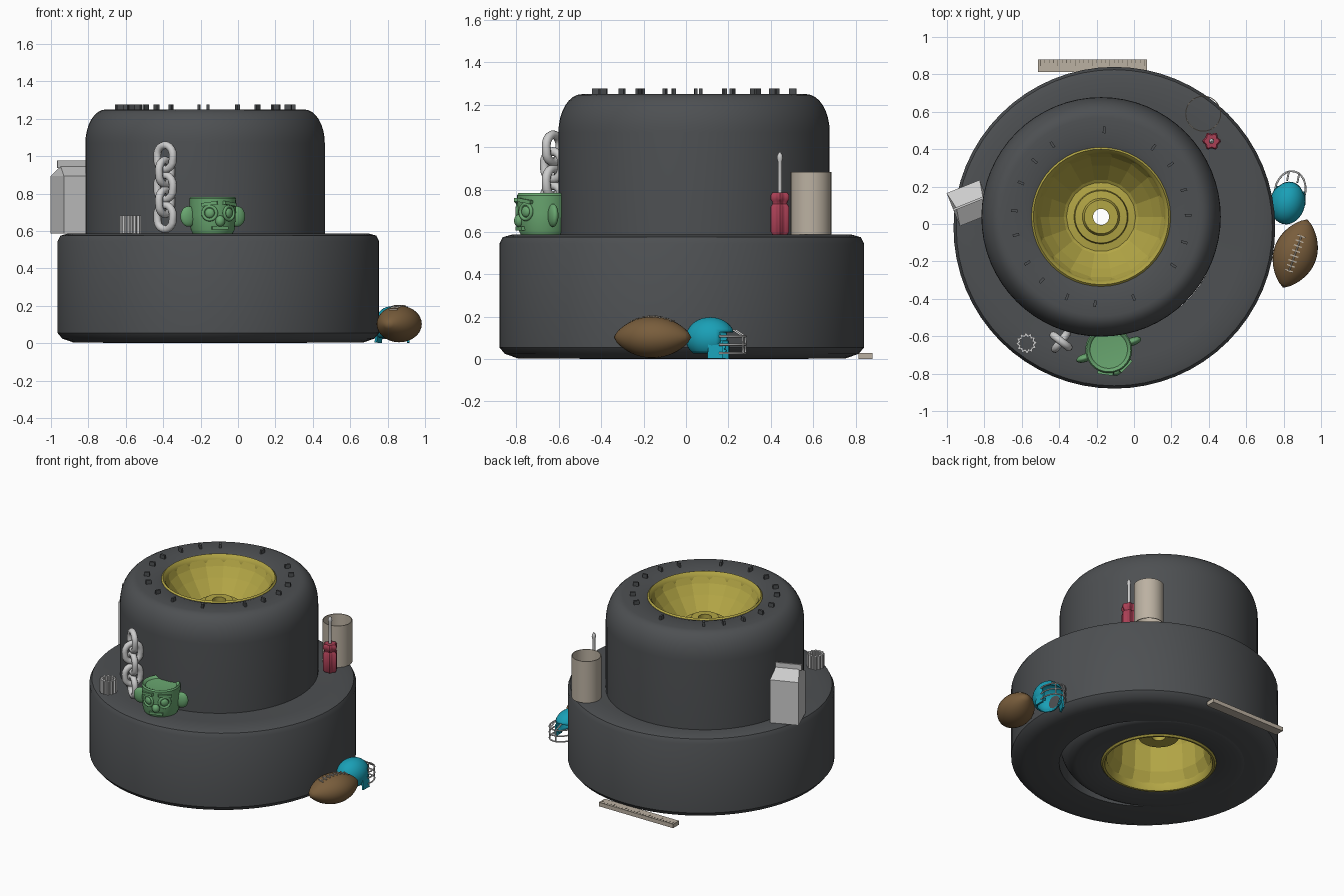
import bpy, bmesh
from math import sin, cos, pi, radians
from mathutils import Matrix, Vector

if "Cube" in bpy.data.objects:
    bpy.data.objects.remove(bpy.data.objects["Cube"])

def mat(name, c):
    m = bpy.data.materials.new(name)
    m.diffuse_color = (*c, 1)
    m.use_nodes = True
    m.node_tree.nodes["Principled BSDF"].inputs["Base Color"].default_value = m.diffuse_color
    return m

RUBBER = mat("rubber", (0.075, 0.08, 0.085))
YELLOW = mat("yellow_paint", (0.45, 0.38, 0.06))
GREEN = mat("green_glaze", (0.14, 0.38, 0.16))
BLUE = mat("blue_shell", (0.01, 0.35, 0.47))
BROWN = mat("brown_leather", (0.19, 0.11, 0.045))
RED = mat("red_plastic", (0.4, 0.05, 0.09))
BEIGE = mat("beige", (0.5, 0.44, 0.36))
DARK = mat("dark_marks", (0.15, 0.13, 0.1))

T = lambda x, y, z=0: Matrix.Translation((x, y, z))
R = lambda deg, axis='Z': Matrix.Rotation(radians(deg), 4, axis)
S = lambda x, y, z: Matrix.Diagonal((x, y, z, 1))

def finish(name, bm, M, m, smooth=35):
    bmesh.ops.remove_doubles(bm, verts=bm.verts, dist=1e-6)
    bmesh.ops.recalc_face_normals(bm, faces=bm.faces)
    me = bpy.data.meshes.new(name)
    bm.to_mesh(me)
    bm.free()
    o = bpy.data.objects.new(name, me)
    bpy.context.collection.objects.link(o)
    o.matrix_world = M
    if m:
        me.materials.append(m)
    if smooth:
        bpy.ops.object.select_all(action='DESELECT')
        o.select_set(True)
        bpy.context.view_layer.objects.active = o
        bpy.ops.object.shade_smooth_by_angle(angle=radians(smooth))
    return o

def lathe(name, prof, n, M, m=None, closed=False, smooth=35, wave=lambda a: 1):
    bm = bmesh.new()
    rings = [[bm.verts.new((r * wave(2*pi*i/n) * cos(2*pi*i/n), r * wave(2*pi*i/n) * sin(2*pi*i/n), z))
              for i in range(n)] for r, z in prof]
    pairs = list(zip(rings, rings[1:])) + ([(rings[-1], rings[0])] if closed else [])
    for a, b in pairs:
        for i in range(n):
            j = (i + 1) % n
            bm.faces.new((a[i], a[j], b[j], b[i]))
    return finish(name, bm, M, m, smooth)

def box(name, size, M, m=None):
    bm = bmesh.new()
    bmesh.ops.create_cube(bm, size=1, matrix=S(*size))
    return finish(name, bm, M, m, 0)

def ball(name, size, M, m=None):
    bm = bmesh.new()
    bmesh.ops.create_uvsphere(bm, u_segments=20, v_segments=12, radius=1, matrix=S(*size))
    return finish(name, bm, M, m, 60)

def wire(name, pts, r, M, m=None, cyclic=False):
    cu = bpy.data.curves.new(name, 'CURVE')
    cu.dimensions = '3D'
    cu.bevel_depth, cu.bevel_resolution, cu.use_fill_caps = r, 2, True
    sp = cu.splines.new('POLY')
    sp.points.add(len(pts) - 1)
    for p, c in zip(sp.points, pts):
        p.co = (*c, 1)
    sp.use_cyclic_u = cyclic
    if m:
        cu.materials.append(m)
    o = bpy.data.objects.new(name, cu)
    bpy.context.collection.objects.link(o)
    o.matrix_world = M

# Wide lower tyre with the taller tyre standing through it
lathe("lower_tyre", [(0.55, 0.004), (0.775, 0.004), (0.835, 0.025), (0.86, 0.055), (0.86, 0.545),
      (0.845, 0.575), (0.80, 0.588), (0.70, 0.585), (0.55, 0.58)], 64, T(-0.105, -0.02), RUBBER, True)
AXIS = T(-0.176, 0.038)
shoulder = [(0.53 + 0.11 * sin(a), 1.07 + 0.18 * cos(a)) for a in [i * pi / 16 for i in range(9)]]
top_half = [(0.36, 1.235), (0.40, 1.248)] + shoulder
lathe("upper_tyre", top_half + [(r, 1.25 - z) for r, z in reversed(top_half)], 64, AXIS, RUBBER, True)

# Raised blocks around the top sidewall
for k, deg in enumerate((88, 53, 37, 18, 1, -17, -34, -68, -94, -113, -133, -148, -168, 176, 157, 140, 124)):
    box(f"sidewall_block_{k}", (0.035, 0.014, 0.04), AXIS @ R(deg) @ T(0.465, 0, 1.256), RUBBER)

# Rim: smooth lips, faceted dish, deep barrel on the underside
lathe("rim_lip", [(0.345, 1.16), (0.335, 1.2), (0.348, 1.235), (0.362, 1.25), (0.372, 1.24),
      (0.372, 0.01), (0.362, 0), (0.348, 0.002), (0.335, 0.04), (0.345, 0.1)], 48, AXIS, YELLOW, True)
lathe("rim_dish", [(0.345, 1.22), (0.325, 1.18), (0.28, 1.12), (0.2, 1.03), (0.185, 1.02)], 18, AXIS, YELLOW, smooth=0)
lathe("rim_hub", [(0.2, 1.03), (0.185, 1.02), (0.145, 1.025), (0.14, 1.06), (0.1, 1.065), (0.09, 1.09),
      (0.043, 1.09), (0.043, 0.2), (0.13, 0.2), (0.14, 0.42), (0.2, 0.42)], 32, AXIS, YELLOW, True)
lathe("rim_barrel", [(0.19, 0.42), (0.27, 0.4), (0.30, 0.3), (0.31, 0.12), (0.345, 0.04)], 18, AXIS, YELLOW, smooth=0)

# Gable-topped carton
C = T(-0.878, 0.112, 0.588) @ R(21.8)
bm = bmesh.new()
h, zt = 0.095, 0.305
low, up = [[bm.verts.new((x, y, z)) for x, y in ((-h, -h), (h, -h), (h, h), (-h, h))] for z in (0, zt)]
ra, rb = bm.verts.new((-h * 0.8, 0, 0.36)), bm.verts.new((h * 0.8, 0, 0.36))
bm.faces.new(low)
for i in range(4):
    j = (i + 1) % 4
    bm.faces.new((low[i], low[j], up[j], up[i]))
for f in ((up[0], up[1], rb, ra), (up[2], up[3], ra, rb), (up[1], up[2], rb), (up[3], up[0], ra)):
    bm.faces.new(f)
finish("carton", bm, C, None, 0)
box("carton_crest", (2 * h, 0.012, 0.04), C @ T(0, 0, 0.37))

# Toothed ring
lathe("toothed_ring", [(0.034, 0.588), (0.048, 0.588), (0.048, 0.682), (0.034, 0.682)], 48,
      T(-0.575, -0.637), None, True, 20, lambda a: 1.15 if sin(12 * a + 0.4) > 0 else 0.95)

# Upright chain with alternating links
link = [(0.053 * cos(a), 0, 0.053 * sin(a) + (0.012 if sin(a) > -1e-6 and a <= pi else -0.012))
        for a in [i * pi / 10 for i in range(20)]]
link = [(x, 0, z * 1.0) for x, _, z in link]
for k in range(5):
    wire(f"chain_link_{k}", link, 0.021, T(-0.39, -0.627, 0.674 + 0.08 * k) @ R(-38 + 90 * (k % 2)), None, True)

# Carved green mug with ears
G = T(-0.135, -0.672, 0.588) @ R(19)
lathe("mug_body", [(0, 0), (0.108, 0), (0.118, 0.02), (0.123, 0.1), (0.125, 0.185), (0.118, 0.195),
      (0.108, 0.19), (0.1, 0.18), (0, 0.172)], 32, G, GREEN)
ring = [(0.036 * cos(i * pi / 10), 0, 0.036 * sin(i * pi / 10)) for i in range(20)]
for s, side in ((-1, "left"), (1, "right")):
    E = G @ R(27 * s) @ T(0, -0.12, 0.108)
    wire(f"mug_eye_ring_{side}", ring, 0.009, E, GREEN, True)
    ball(f"mug_eye_{side}", (0.026, 0.014, 0.026), E, GREEN)
    box(f"mug_brow_{side}", (0.085, 0.03, 0.018), E @ T(0, 0, 0.05) @ R(8 * s, 'Y'), GREEN)
    ball(f"mug_ear_{side}", (0.046, 0.022, 0.055), G @ T(0.137 * s, 0, 0.09), GREEN)
ball("mug_nose", (0.026, 0.024, 0.03), G @ T(0, -0.122, 0.065), GREEN)
box("mug_mouth", (0.09, 0.03, 0.018), G @ T(0, -0.11, 0.028), GREEN)

# Screwdriver standing on its handle
D = T(0.415, 0.443, 0.588)
lathe("screwdriver_handle", [(0, 0), (0.036, 0), (0.044, 0.012), (0.044, 0.13), (0.034, 0.145), (0.036, 0.155),
      (0.044, 0.165), (0.044, 0.185), (0.036, 0.197), (0, 0.197)], 36, D, RED, wave=lambda a: 1 + 0.13 * cos(6 * a))
lathe("screwdriver_shaft", [(0.01, 0.19), (0.01, 0.345), (0.014, 0.36), (0.012, 0.375), (0.002, 0.39), (0, 0.39)], 12, D)

# Open thin tube
lathe("open_tube", [(0.096, 0.588), (0.096, 0.883), (0.091, 0.883), (0.091, 0.588)], 32, T(0.37, 0.59), BEIGE, True)

# Helmet with face cage
H = T(0.822, 0.115, 0.098) @ R(-12)
bm = bmesh.new()
bmesh.ops.create_uvsphere(bm, u_segments=32, v_segments=20, radius=1)
cut = [f for f in bm.faces if (lambda c: (c.y > 0.5 and c.z < 0.25) or c.z < -0.72)(f.calc_center_median())]
bmesh.ops.delete(bm, geom=cut, context='FACES')
bmesh.ops.transform(bm, matrix=S(0.093, 0.118, 0.1), verts=bm.verts)
shell = finish("helmet_shell", bm, H, BLUE, 40)
so = shell.modifiers.new("thickness", 'SOLIDIFY')
so.thickness = 0.008
for s in (-1, 1):
    box("helmet_jaw_" + ("left" if s < 0 else "right"), (0.012, 0.07, 0.085), H @ T(0.078 * s, 0.04, -0.053) @ R(-6 * s, 'Y') @ R(12 * s), BLUE)
for k, z in enumerate((0.01, -0.03, -0.07)):
    arc = [(0.082 * cos(a), 0.06 + 0.11 * sin(a), z) for a in [i * pi / 12 for i in range(13)]]
    wire(f"face_cage_bar_{k}", arc, 0.005, H)
for s in (-1, 1):
    wire("face_cage_upright_" + ("left" if s < 0 else "right"), [(0.028 * s, 0.115, 0.04), (0.028 * s, 0.162, 0.01),
         (0.028 * s, 0.164, -0.07)], 0.005, H)

# Football with laces
F = T(0.862, -0.158, 0.103) @ R(-19.5)
rad = lambda t: max(0, 1 - t * t) ** 0.8
lathe("football", [(0.098 * rad(i / 10), 0.194 * i / 10) for i in range(-10, 11)], 28,
      F @ S(1.18, 1, 1) @ R(-90, 'X'), BROWN, smooth=60)
lace_z = lambda y: 0.098 * rad(y / 0.194) + 0.001
ys = [-0.098 + 0.028 * k for k in range(8)]
wire("football_lace", [(0, y, lace_z(y)) for y in ys], 0.004, F, BEIGE)
for k, y in enumerate(ys):
    box(f"football_stitch_{k}", (0.045, 0.007, 0.007), F @ T(0, y, lace_z(y)), BEIGE)

# Ruler lying behind, with tick marks
box("ruler", (0.585, 0.066, 0.028), T(-0.222, 0.847, 0.014), BEIGE)
for k in range(25):
    l = 0.036 if k % 4 == 0 else 0.02
    box(f"ruler_tick_{k}", (0.003, l, 0.002), T(-0.5 + 0.0232 * k, 0.88 - l / 2, 0.0285), DARK)
